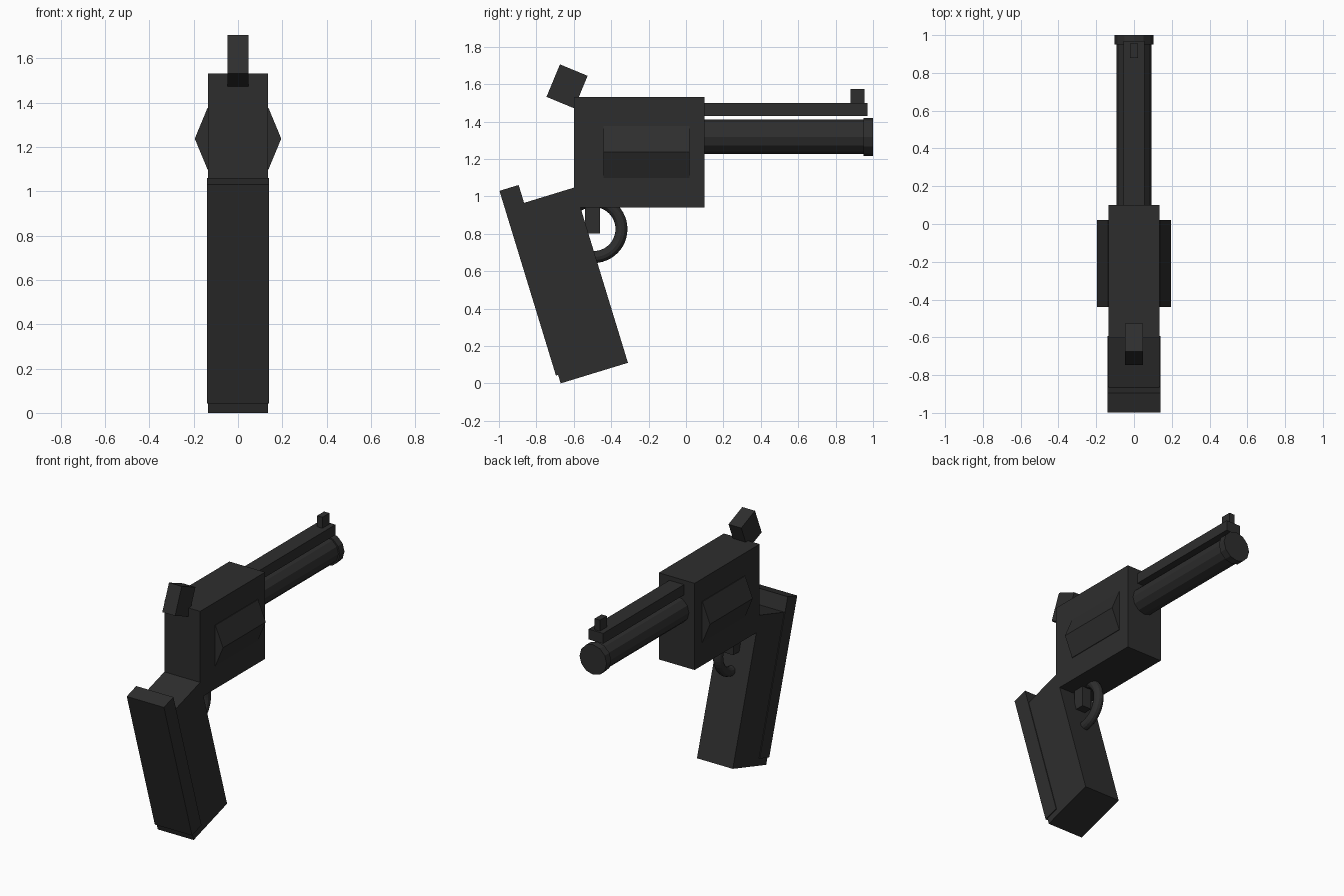
import bpy
from math import radians, sin, cos, pi
from mathutils import Vector, Matrix

cube = bpy.data.objects.get("Cube")
if cube:
    bpy.data.objects.remove(cube, do_unlink=True)

# One dark gunmetal colour
steel = bpy.data.materials.new("dark_gunmetal")
steel.use_nodes = True
colour = (0.027, 0.027, 0.027, 1)
steel.diffuse_color = colour
steel.node_tree.nodes["Principled BSDF"].inputs["Base Color"].default_value = colour


def finish(name):
    obj = bpy.context.object
    obj.name = name
    obj.data.materials.append(steel)
    return obj


def box(name, half_x, y, z, tilt=0, pivot=(0, 0)):
    """Box spanning the y and z ranges, tilted about x and moved to the pivot."""
    bpy.ops.mesh.primitive_cube_add(size=1)
    obj = finish(name)
    centre = Vector((0, sum(y) / 2, sum(z) / 2))
    size = Matrix.Diagonal((2 * half_x, y[1] - y[0], z[1] - z[0], 1))
    place = Matrix.Translation((0, *pivot)) @ Matrix.Rotation(radians(tilt), 4, "X")
    obj.data.transform(place @ Matrix.Translation(centre) @ size)
    return obj


def rod(name, sides, radius, y, z, turn=0):
    """Prism lying along y."""
    bpy.ops.mesh.primitive_cylinder_add(vertices=sides, radius=radius, depth=y[1] - y[0])
    obj = finish(name)
    obj.data.transform(Matrix.Translation((0, sum(y) / 2, z))
                       @ Matrix.Rotation(pi / 2, 4, "X")
                       @ Matrix.Rotation(radians(turn), 4, "Z"))
    return obj


# Body and chamber drum
box("frame", 0.135, (-0.60, 0.10), (0.94, 1.53))
rod("drum", 8, 0.195, (-0.44, 0.02), 1.237)

# Barrel, muzzle, top rib and sight
rod("barrel", 12, 0.092, (0.05, 0.96), 1.318)
rod("muzzle_ring", 12, 0.102, (0.95, 1.0), 1.318)
box("top_rib", 0.055, (0.05, 0.97), (1.43, 1.50))
box("front_sight", 0.02, (0.88, 0.955), (1.48, 1.575))

# Hammer
box("hammer", 0.048, (-0.08, 0.08), (-0.094, 0.094), -22.5, (-0.636, 1.588))

# Slanted grip with back strap
heel = (-0.67, 0.0)
box("grip", 0.135, (0, 0.376), (0, 0.98), 17, heel)
box("back_strap", 0.14, (-0.012, 0.095), (0.047, 1.08), 17, heel)

# Trigger and round guard
box("trigger", 0.035, (-0.54, -0.46), (0.80, 0.96))
bpy.ops.mesh.primitive_torus_add(major_radius=0.15, minor_radius=0.032,
                                 major_segments=48, minor_segments=12)
guard = finish("trigger_guard")
guard.data.transform(Matrix.Translation((0, -0.495, 0.825)) @ Matrix.Rotation(pi / 2, 4, "Y"))
